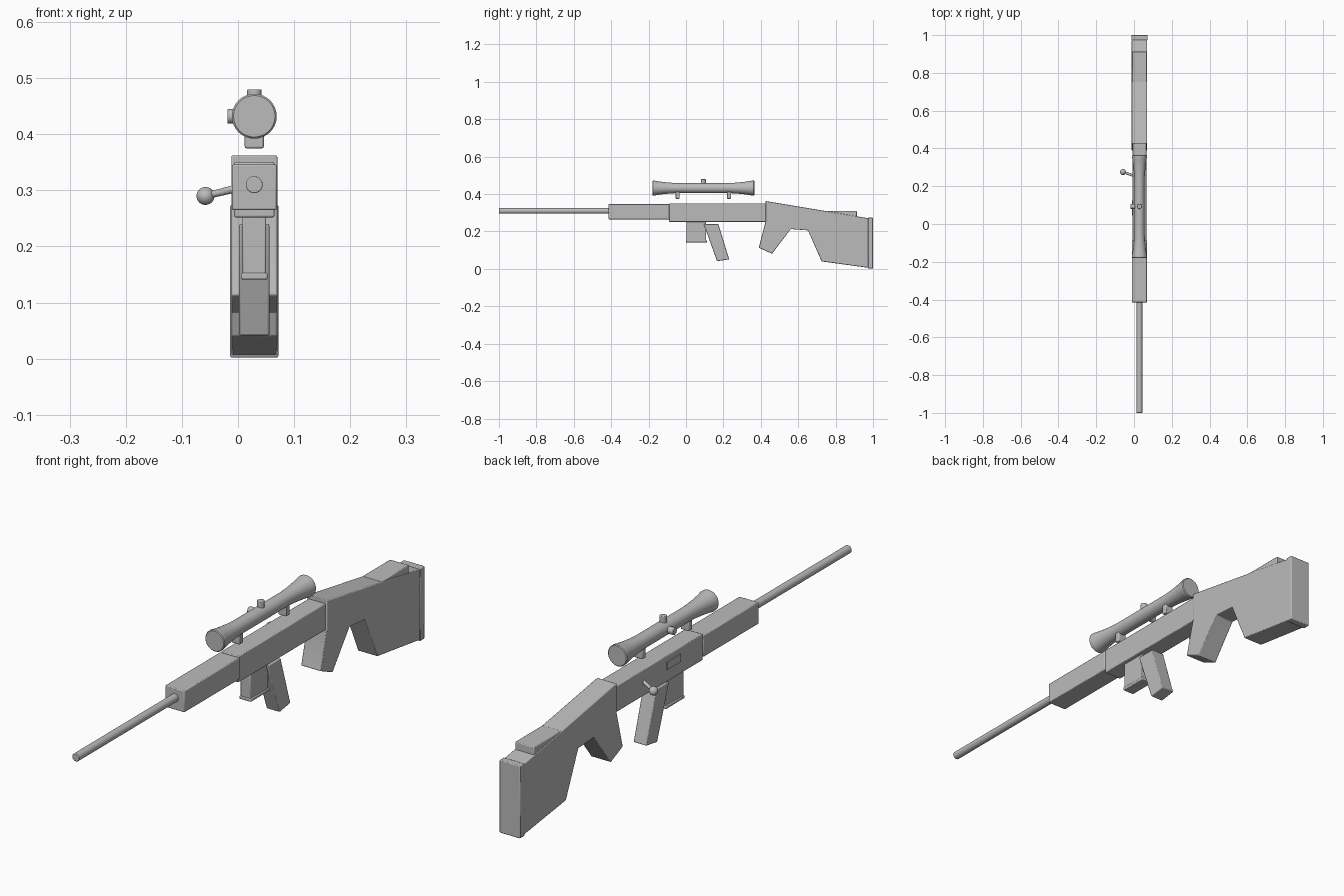
import bpy, bmesh, math
from mathutils import Vector

if "Cube" in bpy.data.objects:
    bpy.data.objects.remove(bpy.data.objects["Cube"], do_unlink=True)

CX = 0.029       # centre plane of the rifle body
SCOPE_Z = 0.432  # scope axis height

GREY = (0.5, 0.5, 0.5, 1)
mat = bpy.data.materials.new("plain grey")
mat.use_nodes = True
mat.diffuse_color = GREY
mat.node_tree.nodes["Principled BSDF"].inputs["Base Color"].default_value = GREY


def finish(bm, name, bevel=0):
    bmesh.ops.recalc_face_normals(bm, faces=bm.faces)
    mesh = bpy.data.meshes.new(name)
    bm.to_mesh(mesh)
    bm.free()
    mesh.materials.append(mat)
    ob = bpy.data.objects.new(name, mesh)
    bpy.context.collection.objects.link(ob)
    if bevel:
        mod = ob.modifiers.new("soft edges", "BEVEL")
        mod.width, mod.segments = bevel, 2
        mod.limit_method = "ANGLE"
    bpy.ops.object.select_all(action="DESELECT")
    ob.select_set(True)
    bpy.context.view_layer.objects.active = ob
    bpy.ops.object.shade_smooth_by_angle(angle=math.radians(35))
    return ob


def slab(name, outline, half, bevel=0.003, x=CX):
    """Side outline of (y, z) points extruded across x."""
    bm = bmesh.new()
    face = bm.faces.new([bm.verts.new((x - half, y, z)) for y, z in outline])
    new = bmesh.ops.extrude_face_region(bm, geom=[face])["geom"]
    moved = [v for v in new if isinstance(v, bmesh.types.BMVert)]
    bmesh.ops.translate(bm, verts=moved, vec=(2 * half, 0, 0))
    return finish(bm, name, bevel)


def box(name, y0, y1, z0, z1, half, bevel=0.003, x=CX):
    return slab(name, [(y0, z0), (y1, z0), (y1, z1), (y0, z1)], half, bevel, x)


def turned(name, start, direction, profile, sides=32, bevel=0):
    """Capped round part from (distance, radius) pairs along a direction."""
    bm = bmesh.new()
    rot = Vector(direction).to_track_quat("Z", "Y")
    rings = []
    for d, r in profile:
        angles = [2 * math.pi * i / sides for i in range(sides)]
        rings.append([bm.verts.new(Vector(start) + rot @ Vector(
            (r * math.cos(a), r * math.sin(a), d))) for a in angles])
    for a, b in zip(rings, rings[1:]):
        for i in range(sides):
            j = (i + 1) % sides
            bm.faces.new((a[i], a[j], b[j], b[i]))
    bm.faces.new(rings[0])
    bm.faces.new(rings[-1])
    return finish(bm, name, bevel)


# Barrel, forend and receiver
turned("barrel", (CX, -1, 0.31), (0, 1, 0), [(0, 0.015), (0.62, 0.015)], bevel=0.002)
box("forend", -0.415, -0.088, 0.265, 0.346, 0.04)
box("receiver", -0.09, 0.45, 0.252, 0.35, 0.036)
box("ejection_port", 0.045, 0.125, 0.298, 0.328, 0.003, 0.001, x=-0.008)

# Stock with thumb grip, cheek rest and butt pad
slab("stock", [(0.425, 0.363), (0.975, 0.271), (0.975, 0.006), (0.725, 0.04),
               (0.652, 0.206), (0.56, 0.213), (0.46, 0.081), (0.389, 0.113),
               (0.425, 0.252)], 0.041)
box("cheek_rest", 0.75, 0.913, 0.25, 0.31, 0.039)
box("butt_pad", 0.973, 1, 0.002, 0.274, 0.043)

# Magazine and front grip
box("magazine", 0.002, 0.108, 0.15, 0.255, 0.021)
box("magazine_base", 0, 0.112, 0.141, 0.153, 0.024)
slab("front_grip", [(0.095, 0.24), (0.173, 0.24), (0.231, 0.051), (0.166, 0.041)], 0.027)

# Scope with flared ends
turned("scope_tube", (CX, -0.18, SCOPE_Z), (0, 1, 0),
       [(0, 0.037), (0.003, 0.04), (0.012, 0.04), (0.02, 0.038), (0.055, 0.033),
        (0.095, 0.029), (0.13, 0.027), (0.415, 0.027), (0.45, 0.029),
        (0.49, 0.033), (0.525, 0.038), (0.533, 0.04), (0.542, 0.04), (0.545, 0.037)])
for name, y in (("front_scope_mount", -0.045), ("rear_scope_mount", 0.23)):
    box(name, y - 0.011, y + 0.011, 0.375, 0.42, 0.017)
for name, axis in (("top_turret", (0, 0, 1)), ("side_turret", (-1, 0, 0))):
    turned(name, (CX, 0.093, SCOPE_Z), axis, [(0, 0.013), (0.048, 0.013)], 24, 0.002)

# Bolt handle and round knob
knob = Vector((-0.058, 0.275, 0.29))
root = Vector((0.0, 0.255, 0.304))
turned("bolt_handle", root, knob - root,
       [(0, 0.007), ((knob - root).length, 0.006)], 16)
bm = bmesh.new()
bmesh.ops.create_uvsphere(bm, u_segments=24, v_segments=14, radius=0.016)
bmesh.ops.translate(bm, verts=bm.verts, vec=knob)
finish(bm, "bolt_knob")
